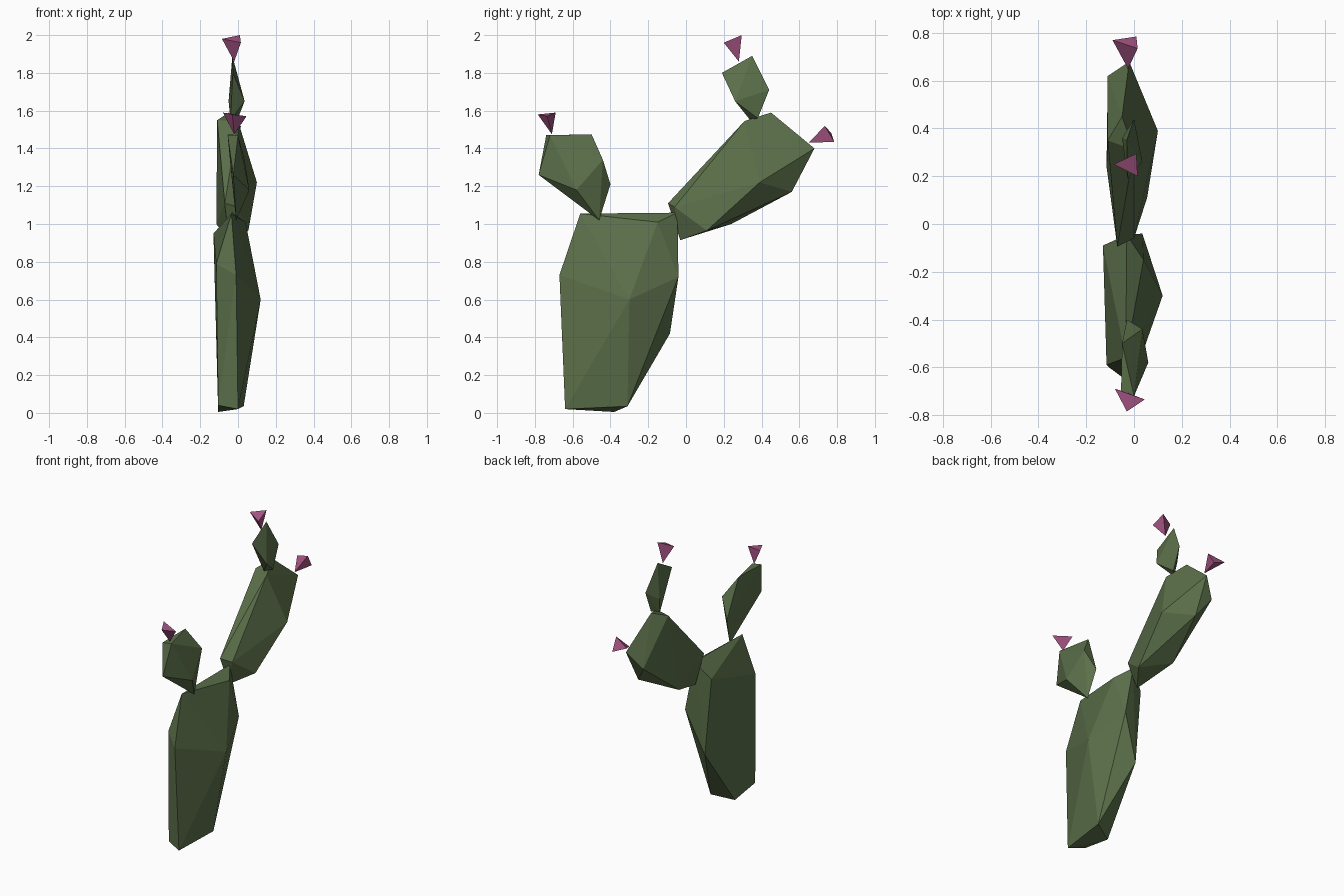
import bpy, bmesh


def material(name, rgb):
    m = bpy.data.materials.new(name)
    m.diffuse_color = (*rgb, 1)
    return m


green = material("cactus_green", (0.105, 0.16, 0.068))
pink = material("blossom_pink", (0.38, 0.09, 0.23))


def faceted(name, corners, mat):
    """Flat-shaded convex solid spanned by a few corner points."""
    bm = bmesh.new()
    for c in corners:
        bm.verts.new(c)
    res = bmesh.ops.convex_hull(bm, input=bm.verts)
    loose = [v for v in res["geom_interior"] if isinstance(v, bmesh.types.BMVert)]
    if loose:
        bmesh.ops.delete(bm, geom=loose, context='VERTS')
    bmesh.ops.recalc_face_normals(bm, faces=bm.faces)
    mesh = bpy.data.meshes.new(name)
    bm.to_mesh(mesh)
    bm.free()
    mesh.materials.append(mat)
    obj = bpy.data.objects.new(name, mesh)
    bpy.context.collection.objects.link(obj)
    return obj


# Main trunk pad
faceted("trunk_pad", [
    (0, -.64, .02), (-.105, -.60, .04), (-.105, -.38, .005), (.03, -.31, .035),
    (-.084, -.085, .42), (.035, -.04, .72), (.12, -.30, .60),
    (-.01, -.67, .73), (-.115, -.59, .79), (-.13, -.09, .95),
    (-.035, -.56, 1.055), (.04, -.15, 1.01), (-.03, -.045, 1.06)], green)

# Large arm leaning to the back
faceted("arm_pad", [
    (-.07, -.095, 1.11), (0, -.06, 1.09), (-.05, -.03, .915), (.055, .11, .965),
    (-.115, .24, 1.0), (.10, .39, 1.22), (-.03, .56, 1.17), (-.11, .62, 1.285),
    (-.02, .68, 1.40), (-.05, .45, 1.59), (-.11, .35, 1.55), (0, .31, 1.545)], green)

# Small pad on top of the arm
faceted("top_pad", [
    (-.04, .34, 1.55), (0, .38, 1.56), (-.027, .19, 1.80), (-.03, .35, 1.89),
    (0, .44, 1.71), (.035, .26, 1.65), (-.05, .36, 1.65)], green)

# Small pad on the front shoulder of the trunk
faceted("front_pad", [
    (-.01, -.46, 1.02), (-.025, -.78, 1.26), (-.055, -.74, 1.47), (0, -.72, 1.47),
    (-.05, -.50, 1.475), (.035, -.44, 1.34), (-.03, -.40, 1.21), (.06, -.58, 1.18)], green)

# Blossoms: three-sided cones, tip first
blossoms = {
    "front_blossom": [(-.02, -.71, 1.475), (-.08, -.69, 1.59), (.045, -.735, 1.57), (-.03, -.785, 1.58)],
    "top_blossom": [(-.02, .28, 1.86), (-.085, .25, 1.98), (.01, .295, 2.0), (.015, .20, 1.96)],
    "arm_blossom": [(-.025, .65, 1.43), (-.09, .77, 1.48), (.015, .735, 1.52), (.01, .785, 1.435)],
}
for name, corners in blossoms.items():
    faceted(name, corners, pink)
